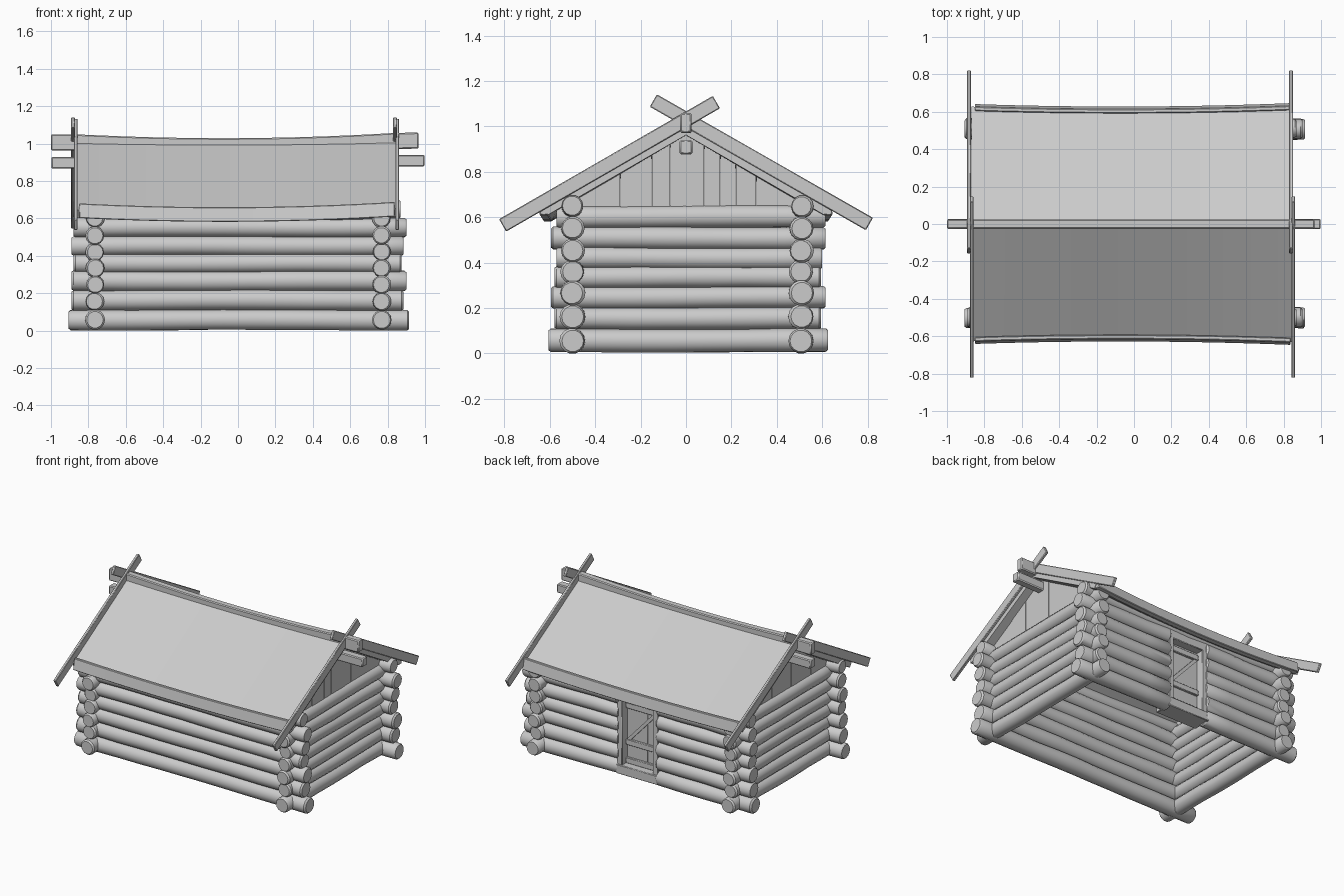
import bpy, bmesh, random
from math import sin, cos, pi, radians
from mathutils import Vector

if "Cube" in bpy.data.objects:
    bpy.data.objects.remove(bpy.data.objects["Cube"])

random.seed(4)


def loft(name, rings, bevel=0.0):
    """Closed solid through a list of equal-sized point rings."""
    bm = bmesh.new()
    vs = [[bm.verts.new(p) for p in r] for r in rings]
    n = len(rings[0])
    for a, b in zip(vs, vs[1:]):
        for i in range(n):
            j = (i + 1) % n
            bm.faces.new((a[i], a[j], b[j], b[i]))
    bm.faces.new(vs[0][::-1])
    bm.faces.new(vs[-1])
    bmesh.ops.recalc_face_normals(bm, faces=bm.faces)
    me = bpy.data.meshes.new(name)
    bm.to_mesh(me)
    bm.free()
    ob = bpy.data.objects.new(name, me)
    bpy.context.collection.objects.link(ob)
    if bevel:
        m = ob.modifiers.new("edge", 'BEVEL')
        m.width = bevel
        m.segments = 1
    return ob


def box(name, x, y, z, bevel=0.004):
    rect = [(x[0], z[0]), (x[1], z[0]), (x[1], z[1]), (x[0], z[1])]
    return loft(name, [[(px, yy, pz) for px, pz in rect] for yy in y], bevel)


def log(name, axis, a, b, off, z, r, bow=0.0, sides=14):
    """Round log with chamfered ends and a slightly uneven surface."""
    c = 0.01
    n = max(4, int((b - a) / 0.16))
    st = [(a, 0.86), (a + c, 1.0)]
    st += [(a + c + (b - a - 2 * c) * i / n, 1.0) for i in range(1, n)]
    st += [(b - c, 1.0), (b, 0.86)]
    rings, ph = [], random.uniform(0, 6)
    for t, s in st:
        dz = 0.002 * sin(4 * t + ph) - bow * max(0, 1 - (t / 0.86) ** 2)
        do = random.uniform(-0.003, 0.003)
        rr = r * s * random.uniform(0.98, 1.03)
        ring = []
        for k in range(sides):
            q = 2 * pi * k / sides
            o, h = off + do + rr * cos(q), max(0.0, z + dz + rr * sin(q))
            ring.append((t, o, h) if axis == 'x' else (o, t, h))
        rings.append(ring)
    return loft(name, rings)


def sag(x):
    return -0.025 * (1 - min(1, (x / 0.86) ** 2)) + 0.005 * x


def sagging(name, profile, x0, x1, side=1, pull=0.0, bevel=0.0, stiff=0.0):
    """Sweep a (y, z) profile along x with the roof's sag; stiff lessens it at the ridge."""
    rings = []
    for i in range(17):
        x = x0 + (x1 - x0) * i / 16
        s = sag(x)
        rings.append([(x, side * (y + pull * s * y), z + s * (1 - stiff * (1 - y / 0.63)))
                      for y, z in profile])
    return loft(name, rings, bevel)


# Log walls: row heights, end positions
ROWS_X = [0.057, 0.163, 0.266, 0.36, 0.453, 0.552, 0.65]
ENDS_X = [(-0.905, 0.915), (-0.89, 0.885), (-0.89, 0.90), (-0.88, 0.875),
          (-0.89, 0.885), (-0.88, 0.90), (-0.88, 0.87)]
ROWS_Y = [0.057, 0.155, 0.247, 0.336, 0.42, 0.508, 0.602]
ENDS_Y = [(-0.605, 0.625), (-0.58, 0.595), (-0.595, 0.615), (-0.58, 0.595),
          (-0.57, 0.60), (-0.595, 0.615), (-0.57, 0.615)]
DOOR = (-0.16, 0.16)
for i, (z, (a, b)) in enumerate(zip(ROWS_X, ENDS_X)):
    r = 0.055 if i < 3 else 0.052
    if i < 6:
        log(f"front_log_{i}", 'x', a, b, -0.5, z, r)
        log(f"back_log_left_{i}", 'x', a, DOOR[0] + 0.01, 0.508, z, r)
        log(f"back_log_right_{i}", 'x', DOOR[1] - 0.01, b, 0.508, z, r)
    else:
        log(f"front_log_{i}", 'x', a, b, -0.5, z, 0.048, 0.03)
        log(f"back_log_{i}", 'x', a, b, 0.51, z, 0.048, 0.03)
for i, (z, (a, b)) in enumerate(zip(ROWS_Y, ENDS_Y)):
    r = 0.052 if i == 0 else 0.049
    log(f"left_log_{i}", 'y', a, b, -0.765, z, r)
    log(f"right_log_{i}", 'y', a, b, 0.768, z, r)

# Door frame and braced door in the back wall
x0, x1 = DOOR
box("door_sill", (x0 - 0.005, x1 + 0.005), (0.42, 0.555), (0.02, 0.085))
box("door_post_left", (x0, x0 + 0.04), (0.44, 0.545), (0.08, 0.55))
box("door_post_right", (x1 - 0.04, x1), (0.44, 0.545), (0.08, 0.55))
box("door_header", (x0, x1), (0.44, 0.545), (0.535, 0.605))
d0, d1 = x0 + 0.04, x1 - 0.04
for k in range(3):
    w = (d1 - d0) / 3
    box(f"door_plank_{k}", (d0 + k * w, d0 + (k + 1) * w), (0.468, 0.488), (0.085, 0.535), 0.001)
for nm, z in (("bottom", 0.085), ("middle", 0.215), ("top", 0.475)):
    box(f"door_rail_{nm}", (d0, d1), (0.485, 0.504), (z, z + 0.04), 0.003)
loft("door_brace", [[(d1 - 0.03, y, 0.25), (d1, y, 0.25), (d0 + 0.03, y, 0.48), (d0, y, 0.48)]
                    for y in (0.485, 0.50)])

# Plank gables
EDGES = [-0.5, -0.29, -0.15, -0.07, 0, 0.08, 0.15, 0.22, 0.31, 0.5]
for side, gx in (("left", -0.765), ("right", 0.768)):
    for k, (a, b) in enumerate(zip(EDGES, EDGES[1:])):
        a, b = a + 0.001, b - 0.001
        prof = [(a, 0.61), (b, 0.61), (b, 0.98 - 0.584 * abs(b)), (a, 0.98 - 0.584 * abs(a))]
        t = random.uniform(0.012, 0.016)
        loft(f"gable_plank_{side}_{k}", [[(gx + s * t, y, z) for y, z in prof] for s in (-1, 1)])

# Sagging roof slopes, eave boards and ridge
for nm, s in (("front", -1), ("back", 1)):
    sagging(f"roof_{nm}", [(0, 1.018), (0.63, 0.65), (0.605, 0.608), (0, 0.961)],
            -0.868, 0.842, s, 1.0, stiff=0.6)
    sagging(f"eave_board_{nm}", [(0.608, 0.685), (0.63, 0.685), (0.645, 0.607), (0.605, 0.607)],
            -0.85, 0.838, s, 1.0, 0.004)
sagging("ridge_beam", [(-0.026, 0.968), (0.024, 0.968), (0.024, 1.054), (-0.026, 1.054)],
        -1.0, 0.965, bevel=0.006)
loft("lower_beam", [[(x, y, z + 0.006 * x) for y, z in
                     ((-0.028, 0.872), (0.028, 0.872), (0.028, 0.934), (-0.028, 0.934))]
                    for x in (-0.998, 0.998)], 0.006)


# Crossed barge boards at both gables
def barge(name, x, p, q, w=0.063, t=0.02):
    d = (Vector(q) - Vector(p)).normalized()
    n = Vector((-d.y, d.x)) * w / 2
    pts = [Vector(p) - n, Vector(q) - n, Vector(q) + n, Vector(p) + n]
    return loft(name, [[(x + s * t / 2, v.x, v.y) for v in pts] for s in (-1, 1)], 0.004)


for nm, xf, xb in (("left", -0.868, -0.882), ("right", 0.852, 0.84)):
    barge(f"barge_board_front_{nm}", xf, (-0.808, 0.564), (0.134, 1.107))
    barge(f"barge_board_back_{nm}", xb, (0.808, 0.57), (-0.144, 1.114))

# Smooth shading with sharp edges kept
bpy.ops.object.select_all(action='SELECT')
bpy.context.view_layer.objects.active = bpy.context.selected_objects[0]
bpy.ops.object.shade_smooth_by_angle(angle=radians(35))
